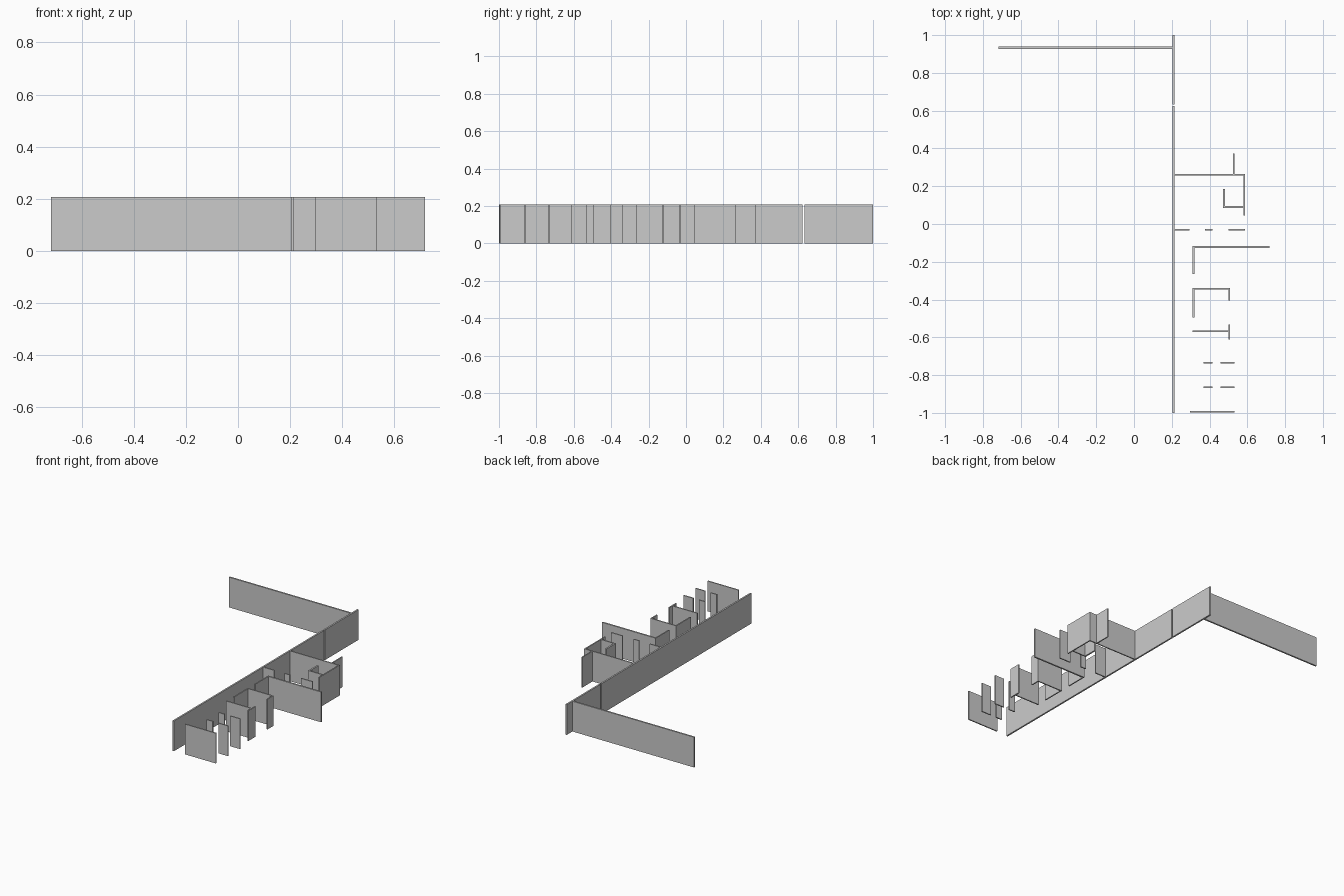
import bpy

cube = bpy.data.objects.get("Cube")
if cube:
    bpy.data.objects.remove(cube, do_unlink=True)

HEIGHT = 0.207
THIN, THICK = 0.008, 0.011

grey = bpy.data.materials.new("plain grey")
grey.use_nodes = True
colour = (0.6, 0.6, 0.6, 1)
grey.diffuse_color = colour
grey.node_tree.nodes["Principled BSDF"].inputs["Base Color"].default_value = colour


def panel(name, x0, x1, y0, y1):
    """Upright box standing on the ground between the given bounds."""
    bpy.ops.mesh.primitive_cube_add(size=1, location=((x0 + x1) / 2, (y0 + y1) / 2, HEIGHT / 2))
    obj = bpy.context.object
    obj.name = name
    obj.scale = (x1 - x0, y1 - y0, HEIGHT)
    bpy.ops.object.transform_apply(location=False, rotation=False, scale=True)
    obj.data.materials.append(grey)


def across(name, y, x0, x1, t=THIN):
    """Wall running left to right, centred on y."""
    panel(name, x0, x1, y - t / 2, y + t / 2)


def along(name, x, y0, y1, t=THIN):
    """Wall running front to back, centred on x."""
    panel(name, x - t / 2, x + t / 2, y0, y1)


# Long spine wall in two lengths with a narrow joint
along("spine_wall_front", 0.209, -1, 0.624, THICK)
along("spine_wall_back", 0.209, 0.633, 1, THICK)
across("back_wing_wall", 0.933, -0.718, 0.204, THICK)

# Back room with its small closet
across("room_back_wall", 0.261, 0.214, 0.587)
along("room_side_wall", 0.583, 0.045, 0.257)
along("room_outer_stub", 0.527, 0.265, 0.373)
along("closet_side_wall", 0.477, 0.086, 0.185, THICK)
across("closet_front_wall", 0.09, 0.4825, 0.579)

# Broken partition in front of the room
for x0, x1 in ((0.214, 0.295), (0.375, 0.415), (0.5, 0.587)):
    across("partition_piece", -0.03, x0, x1)

# Middle hall
across("hall_wall", -0.122, 0.311, 0.718, THICK)
along("hall_side_wall", 0.315, -0.264, -0.1275)

# Middle room
across("middle_room_back", -0.342, 0.311, 0.507)
along("middle_room_inner_side", 0.315, -0.496, -0.346)
along("middle_room_outer_side", 0.503, -0.404, -0.346)
across("middle_room_front", -0.569, 0.311, 0.499)
along("middle_room_corner", 0.503, -0.612, -0.532)

# Two rows of short piers
for y in (-0.735, -0.863):
    across("narrow_pier", y, 0.369, 0.415)
    across("wide_pier", y, 0.458, 0.531)

# Front wall
across("front_wall", -0.994, 0.296, 0.531)
